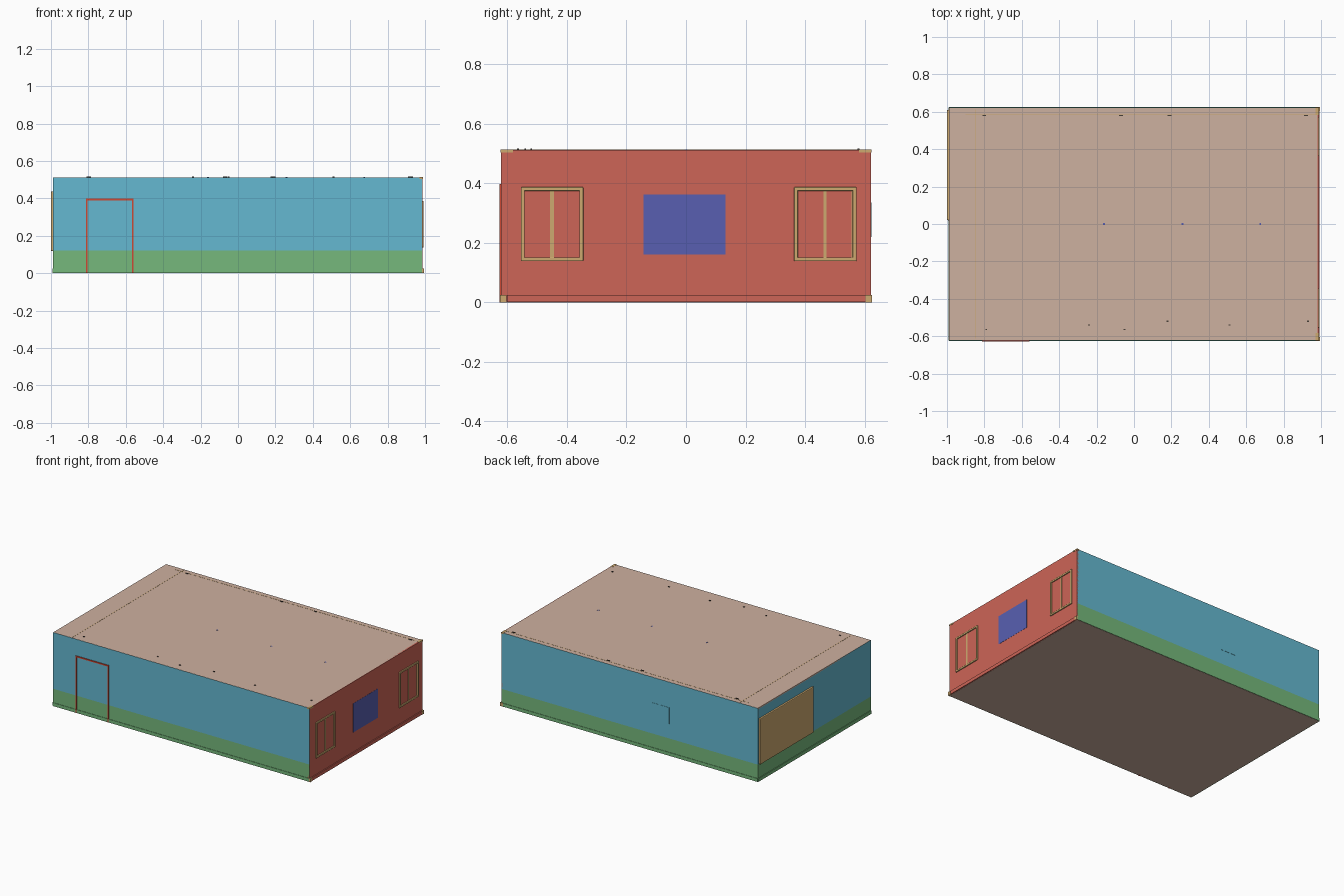
import bpy, bmesh, math

if "Cube" in bpy.data.objects:
    bpy.data.objects.remove(bpy.data.objects["Cube"])


def material(name, r, g, b):
    m = bpy.data.materials.new(name)
    lin = [((c / 255 + 0.055) / 1.055) ** 2.4 for c in (r, g, b)]
    m.diffuse_color = (*lin, 1)
    m.use_nodes = True
    m.node_tree.nodes["Principled BSDF"].inputs["Base Color"].default_value = m.diffuse_color
    return m


BLUE = material("sky blue paint", 101, 185, 209)
GREEN = material("green paint", 118, 185, 124)
RED = material("brick red paint", 205, 101, 87)
BEIGE = material("beige plaster", 206, 177, 160)
TAN = material("tan wood", 206, 170, 112)
INDIGO = material("indigo panel", 88, 95, 177)
DOOR_RED = material("door red", 205, 72, 52)
DARK = material("dark metal", 70, 62, 55)


def box(name, x0, x1, y0, y1, z0, z1, mat, bevel=0):
    bm = bmesh.new()
    bmesh.ops.create_cube(bm, size=1)
    for v in bm.verts:
        v.co = (x0 + (v.co.x + .5) * (x1 - x0),
                y0 + (v.co.y + .5) * (y1 - y0),
                z0 + (v.co.z + .5) * (z1 - z0))
    me = bpy.data.meshes.new(name)
    bm.to_mesh(me)
    bm.free()
    ob = bpy.data.objects.new(name, me)
    bpy.context.collection.objects.link(ob)
    me.materials.append(mat)
    if bevel:
        b = ob.modifiers.new("bevel", 'BEVEL')
        b.width, b.segments = bevel, 2
    return ob


def two_tone(ob, height):
    """Cut the wall at a height and paint the lower band green."""
    bm = bmesh.new()
    bm.from_mesh(ob.data)
    bmesh.ops.bisect_plane(bm, geom=bm.verts[:] + bm.edges[:] + bm.faces[:],
                           plane_co=(0, 0, height), plane_no=(0, 0, 1))
    for f in bm.faces:
        f.material_index = int(f.calc_center_median().z < height)
    bm.to_mesh(ob.data)
    bm.free()
    ob.data.materials.append(GREEN)


L, R, W, H, T = -0.988, 0.985, 0.622, 0.512, 0.01

# floor and ceiling slabs
box("floor", L, R, -W, W, 0.0, 0.012, BEIGE)
box("ceiling", L, R - 0.003, -W + 0.001, W - 0.001, H - 0.008, H, BEIGE)

# painted walls
two_tone(box("front_wall", L, R, -W, -W + T, 0.002, H - 0.0005, BLUE), 0.12)
two_tone(box("back_wall", L, R, W - T, W, 0.002, H - 0.0005, BLUE), 0.12)
two_tone(box("left_wall", L, L + T, -W + T, W - T, 0.002, H - 0.0005, BLUE), 0.12)
box("right_wall", R - T, R + 0.001, -W, W, 0.002, H, RED)

# skirting boards
box("front_skirting", L, R, -W - 0.003, -W + 0.02, 0.001, 0.024, GREEN)
box("back_skirting", L, R, W - 0.02, W + 0.003, 0.001, 0.024, GREEN)
box("left_skirting", L - 0.005, L + 0.02, -W, W, 0.001, 0.024, GREEN)
box("right_skirting", R - 0.02, R + 0.008, -W + 0.02, W - 0.01, 0.001, 0.024, RED)

# tan corner ends of the skirting and cornice on the right side
for s in (-1, 1):
    y0, y1 = sorted((s * (W + 0.003), s * (W - 0.018)))
    box("skirting_corner", R - 0.015, R + 0.009, y0, y1, 0, 0.025, TAN)
    y0, y1 = sorted((s * (W + 0.002), s * (W - 0.04)))
    box("cornice_corner", R - 0.015, R + 0.003, y0, y1, H - 0.008, H + 0.001, TAN)

# cornice lines showing on the roof
box("back_cornice_line", -0.9, R - 0.005, 0.586, 0.589, H, H + 0.0008, TAN)
box("left_cornice_line", -0.847, -0.844, -W + 0.01, W - 0.01, H, H + 0.0008, TAN)


# windows: rounded frame from four bars plus mullions
def window(y0, y1, mullions):
    z0, z1, w = 0.138, 0.387, 0.013
    xa, xb = R - 0.012, R + 0.008
    for a, b, c, d in ((y0, y1, z0, z0 + w), (y0, y1, z1 - w, z1),
                       (y0, y0 + w, z0, z1), (y1 - w, y1, z0, z1)):
        box("window_frame", xa, xb, a, b, c, d, TAN, 0.003)
    for y, mw in mullions:
        box("window_mullion", xa, R + 0.003, y - mw / 2, y + mw / 2,
            z0 + w, z1 - w, TAN)


window(-0.555, -0.345, [(-0.45, 0.013)])
window(0.363, 0.573, [(0.467, 0.010), (0.559, 0.006)])

# wall panel between the windows
box("wall_panel", R - 0.012, R + 0.002, -0.142, 0.132, 0.16, 0.362, INDIGO)

# large board on the left wall
box("notice_board", -1.0, L + 0.012, 0.02, 0.61, 0.118, 0.437, TAN, 0.005)

# door frame on the front wall
dx0, dx1, dz, fw = -0.813, -0.558, 0.398, 0.009
box("door_jamb", dx0, dx0 + fw, -W - 0.005, -W + 0.012, 0, dz, DOOR_RED)
box("door_jamb", dx1 - fw, dx1, -W - 0.005, -W + 0.012, 0, dz, DOOR_RED)
box("door_lintel", dx0, dx1, -W - 0.005, -W + 0.012, dz - fw, dz, DOOR_RED)

# small cover plate on the back wall
box("cover_plate", -0.307, -0.175, W - 0.005, W + 0.0015, 0.22, 0.335, BLUE)

# three hanging lamps whose rods show on the roof
for x in (-0.16, 0.26, 0.675):
    box("lamp_rod", x - 0.005, x + 0.005, -0.005, 0.005, H - 0.05, H + 0.001, INDIGO)
    box("lamp_body", x - 0.04, x + 0.04, -0.04, 0.04, H - 0.06, H - 0.05, INDIGO)

# small fixings poking through the roof
fixings = [(-0.8, 0.58), (-0.07, 0.58), (0.19, 0.58), (0.92, 0.58),
           (-0.79, -0.565), (-0.24, -0.54), (-0.05, -0.565),
           (0.18, -0.52), (0.51, -0.54), (0.93, -0.52)]
for x, y in fixings:
    w = 0.01 if y > 0 else 0.005
    box("roof_fixing", x - w, x + w, y - 0.003, y + 0.003, H - 0.01, H + 0.004, DARK)
